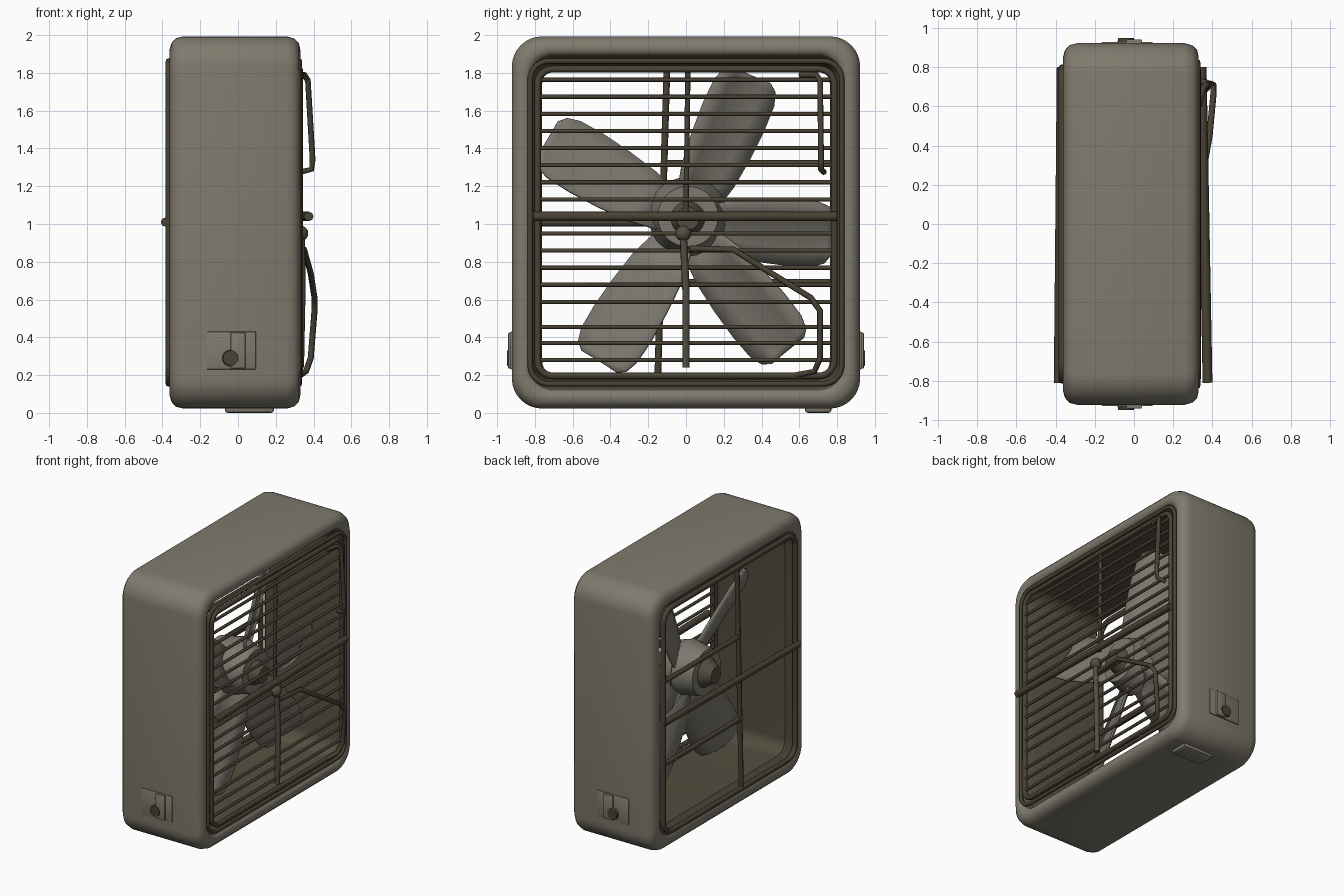
import bpy, bmesh, math
from mathutils import Vector, Matrix

if "Cube" in bpy.data.objects:
    bpy.data.objects.remove(bpy.data.objects["Cube"])

CZ = 1.008  # height of the housing centre


def mat(name, rgb):
    m = bpy.data.materials.new(name)
    m.diffuse_color = (*rgb, 1)
    m.use_nodes = True
    m.node_tree.nodes["Principled BSDF"].inputs["Base Color"].default_value = m.diffuse_color
    return m


TAUPE = mat("taupe enamel", (0.215, 0.197, 0.155))
DARK = mat("dark bronze wire", (0.066, 0.054, 0.034))
INNER = mat("shaded brown lining", (0.088, 0.076, 0.050))
GREY = mat("blade grey", (0.200, 0.188, 0.155))


def finish(name, bm, *mats, angle=40):
    bmesh.ops.recalc_face_normals(bm, faces=bm.faces)
    me = bpy.data.meshes.new(name)
    bm.to_mesh(me)
    bm.free()
    for m in mats:
        me.materials.append(m)
    ob = bpy.data.objects.new(name, me)
    bpy.context.collection.objects.link(ob)
    bpy.ops.object.select_all(action='DESELECT')
    ob.select_set(True)
    bpy.context.view_layer.objects.active = ob
    bpy.ops.object.shade_smooth_by_angle(angle=math.radians(angle))
    return ob


def round_rect(x, hy, hz, r, seg=8):
    """Rounded rectangle in the y-z plane."""
    pts = []
    for k, (sy, sz) in enumerate(((1, 1), (-1, 1), (-1, -1), (1, -1))):
        for i in range(seg + 1):
            a = math.pi / 2 * (k + i / seg)
            pts.append((x, sy * (hy - r) + r * math.cos(a), CZ + sz * (hz - r) + r * math.sin(a)))
    return pts


def tube(name, paths, r, material, closed=False):
    """Round wires along one or more point lists."""
    cu = bpy.data.curves.new(name, 'CURVE')
    cu.dimensions = '3D'
    cu.bevel_depth = r
    cu.bevel_resolution = 2
    cu.use_fill_caps = True
    for path in paths:
        sp = cu.splines.new('POLY')
        sp.points.add(len(path) - 1)
        for p, co in zip(sp.points, path):
            p.co = (*co, 1)
        sp.use_cyclic_u = closed
        sp.use_smooth = True
    cu.materials.append(material)
    ob = bpy.data.objects.new(name, cu)
    bpy.context.collection.objects.link(ob)
    bpy.ops.object.select_all(action='DESELECT')
    ob.select_set(True)
    bpy.context.view_layer.objects.active = ob
    bpy.ops.object.convert(target='MESH')
    return ob


def drum(name, x0, x1, r0, r1, y, z, material, seg=28):
    bm = bmesh.new()
    bmesh.ops.create_cone(bm, cap_ends=True, segments=seg, radius1=r0, radius2=r1, depth=x1 - x0,
                          matrix=Matrix.Translation(((x0 + x1) / 2, y, z)) @ Matrix.Rotation(math.pi / 2, 4, 'Y'))
    return finish(name, bm, material)


def box(name, centre, size, material, bevel=0.0):
    bm = bmesh.new()
    bmesh.ops.create_cube(bm, size=1, matrix=Matrix.Translation(centre) @ Matrix.Diagonal((*size, 1)))
    if bevel:
        bmesh.ops.bevel(bm, geom=bm.edges[:], offset=bevel, segments=2, profile=0.5, affect='EDGES')
    return finish(name, bm, material)


# Housing: a closed lip profile (x, inset) carried round a rounded square
profile = [(-0.29, 0), (-0.33, 0.010), (-0.352, 0.035), (-0.362, 0.07), (-0.355, 0.098), (-0.33, 0.125),
           (-0.30, 0.16), (0.22, 0.13), (0.28, 0.11), (0.315, 0.095), (0.33, 0.07),
           (0.322, 0.035), (0.30, 0.012), (0.26, 0)]
bm = bmesh.new()
rings = [[bm.verts.new(p) for p in round_rect(x, 0.922 - d, 0.985 - d, 0.16 - d * 0.4)] for x, d in profile]
for k, a in enumerate(rings):
    b = rings[(k + 1) % len(rings)]
    for i in range(len(a)):
        j = (i + 1) % len(a)
        f = bm.faces.new((a[i], a[j], b[j], b[i]))
        f.material_index = 1 if 4 <= k <= 8 else 0
finish("housing", bm, TAUPE, INNER, angle=50)

# Front grille: two frame wires and evenly spaced horizontal wires
tube("front_frame_outer", [round_rect(0.325, 0.825, 0.855, 0.10)], 0.014, DARK, True)
tube("front_frame_inner", [round_rect(0.325, 0.785, 0.812, 0.08)], 0.018, DARK, True)
heights = [1.04 + 0.0905 * k for k in range(-5, 9) if k] + [0.455, 0.37, 0.28]
tube("front_grille_wires", [[(0.325, -0.79, z), (0.325, 0.79, z)] for z in heights], 0.011, DARK)
tube("front_centre_wire", [[(0.31, 0.0, 1.05), (0.31, 0.01, 1.82)]], 0.014, DARK)
tube("front_crossbar", [[(0.375, -0.81, 1.04), (0.345, 0.80, 1.04)]], 0.025, DARK)

# Back guard: frame, crossbar and sparse braces
tube("back_frame", [round_rect(-0.365, 0.795, 0.85, 0.10)], 0.020, DARK, True)
tube("back_crossbar", [[(-0.385, -0.81, 1.01), (-0.37, 0.80, 1.01)]], 0.024, DARK)
tube("back_braces", [[(-0.36, -0.15, 0.17), (-0.36, -0.10, 1.86)]]
     + [[(-0.36, -0.11, z), (-0.36, 0.80, z)] for z in (0.69, 1.32)], 0.018, DARK)

# Motor and hub
FX, FY, FZ = 0.01, 0.0, 1.0
drum("motor_body", -0.18, -0.02, 0.17, 0.20, 0.01, 1.05, GREY)
drum("motor_back_cap", -0.26, -0.18, 0.06, 0.11, 0.01, 1.05, INNER)
drum("fan_hub", -0.02, 0.14, 0.21, 0.16, 0.01, 1.04, GREY)
drum("hub_cap", 0.14, 0.21, 0.09, 0.06, 0.01, 1.03, INNER)

# Blades: (radius, half chord) outline, pitched about each radial axis
outline = [(0.12, 0.12), (0.28, 0.165), (0.45, 0.185), (0.62, 0.195), (0.76, 0.19), (0.83, 0.165), (0.86, 0.12)]
pitch = math.radians(25)
for n, deg in enumerate((66.5, -4, -51, -122, 149)):
    a = math.radians(deg)
    radial = Vector((0, math.cos(a), math.sin(a)))
    cw = Vector((0, math.sin(a), -math.cos(a)))
    normal = Vector((1, 0, 0)) * math.cos(pitch) + cw * math.sin(pitch)
    chord = cw * math.cos(pitch) - Vector((1, 0, 0)) * math.sin(pitch)
    reach = 0.90 if n == 1 else 1.0  # the level blade clears the side wall
    bm = bmesh.new()
    rows = []
    for r, w in outline:
        rows.append([bm.verts.new(Vector((FX, FY, FZ)) + radial * r * reach + chord * w * t
                                  + normal * 0.03 * (t * t - 0.5)) for t in (-1, -0.5, 0, 0.5, 1)])
    for p, q in zip(rows, rows[1:]):
        for i in range(4):
            bm.faces.new((p[i], p[i + 1], q[i + 1], q[i]))
    blade = finish(f"fan_blade_{n + 1}", bm, GREY)
    solid = blade.modifiers.new("thickness", 'SOLIDIFY')
    solid.thickness = 0.014
    solid.offset = 0

# Front knob and its hanging lever
bm = bmesh.new()
bmesh.ops.create_uvsphere(bm, u_segments=16, v_segments=10, radius=0.042,
                          matrix=Matrix.Translation((0.33, -0.015, 0.95)))
finish("front_knob", bm, INNER)
tube("hanging_lever", [[(0.335, -0.015, 0.95), (0.338, 0.0, 0.65), (0.33, 0.0, 0.24)]], 0.020, INNER)

# Bent wire handles on the front
tube("upper_handle", [[(0.33, 0.60, 1.79), (0.35, 0.69, 1.79), (0.37, 0.71, 1.76),
                       (0.395, 0.715, 1.34), (0.39, 0.715, 1.29), (0.33, 0.73, 1.275)]], 0.016, DARK)
tube("lower_handle", [[(0.335, 0.02, 0.87), (0.35, 0.25, 0.865), (0.385, 0.45, 0.74), (0.405, 0.66, 0.61),
                       (0.405, 0.71, 0.54), (0.385, 0.71, 0.29), (0.36, 0.68, 0.22), (0.33, 0.58, 0.20)]],
     0.016, DARK)

# Side pivot plates, mirrored left and right
for side, s in (("near", -1), ("far", 1)):
    box(f"{side}_pivot_plate", (-0.035, s * 0.922, 0.33), (0.26, 0.014, 0.20), TAUPE, 0.004)
    box(f"{side}_pivot_tab", (0.0, s * 0.930, 0.33), (0.08, 0.024, 0.19), TAUPE, 0.006)
    bm = bmesh.new()
    bmesh.ops.create_cone(bm, cap_ends=True, segments=16, radius1=0.046, radius2=0.04, depth=0.03,
                          matrix=Matrix.Translation((-0.04, s * 0.933, 0.29))
                          @ Matrix.Rotation(-s * math.pi / 2, 4, 'X'))
    finish(f"{side}_pivot_socket", bm, DARK)

# Low rest pad under the housing
box("rest_pad", (0.06, 0.70, 0.02), (0.26, 0.14, 0.04), TAUPE, 0.015)
